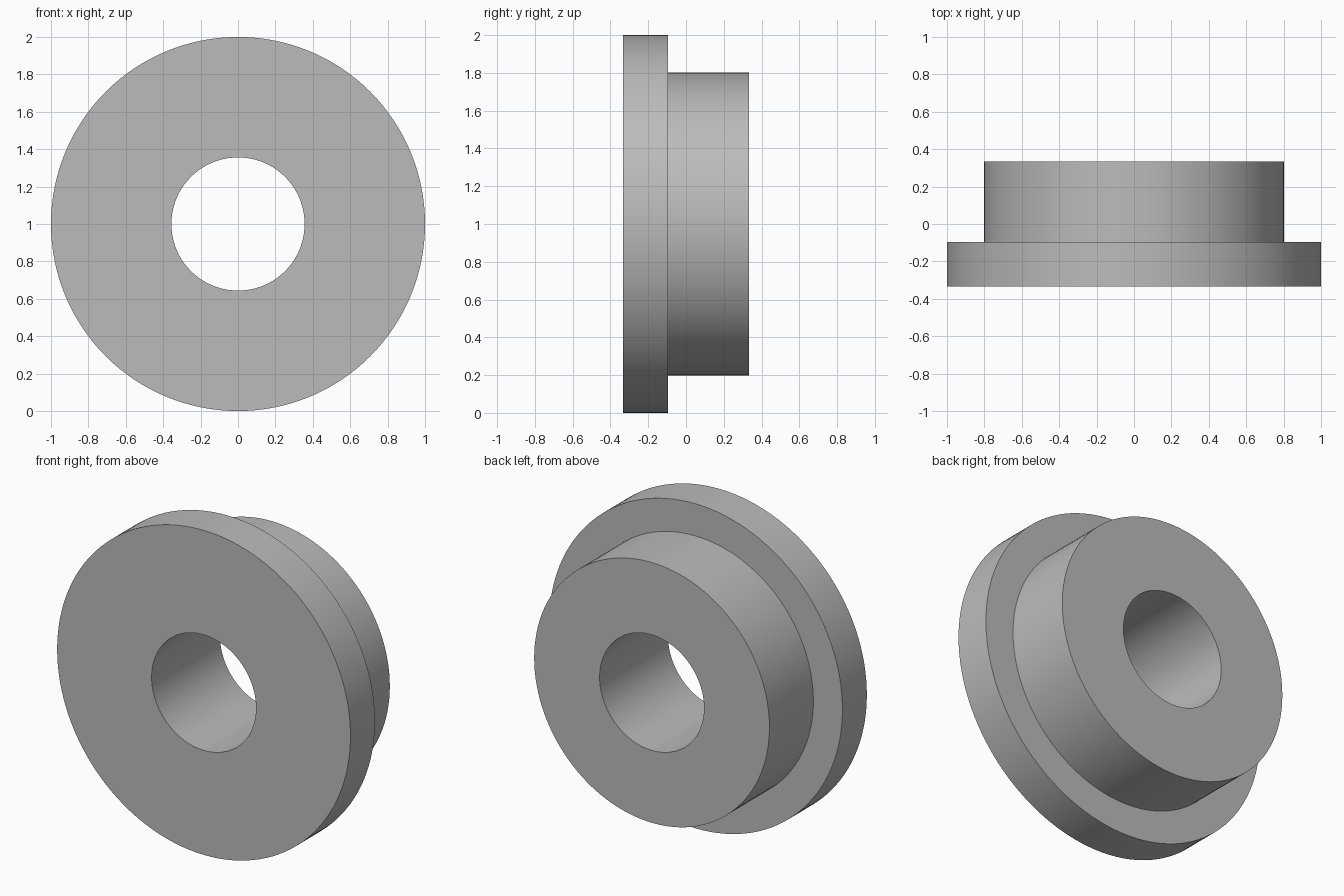
import bpy
import bmesh
from math import radians, tau
from mathutils import Matrix, Vector

cube = bpy.data.objects.get("Cube")
if cube:
    bpy.data.objects.remove(cube, do_unlink=True)

SEGMENTS = 128
BORE, HUB, FLANGE = 0.356, 0.802, 1.0
FRONT, STEP, BACK = -0.333, -0.095, 0.333

# Plain grey finish
grey = bpy.data.materials.new("grey")
grey.use_nodes = True
colour = (0.5, 0.5, 0.5, 1)
grey.diffuse_color = colour
grey.node_tree.nodes["Principled BSDF"].inputs["Base Color"].default_value = colour

# Closed half section as (radius, y), turned around the bore axis
section = [(BORE, FRONT), (FLANGE, FRONT), (FLANGE, STEP),
           (HUB, STEP), (HUB, BACK), (BORE, BACK)]
bm = bmesh.new()
rings = []
for i in range(SEGMENTS):
    turn = Matrix.Rotation(tau * i / SEGMENTS, 3, "Y")
    rings.append([bm.verts.new(turn @ Vector((r, y, 0))) for r, y in section])
for i, ring in enumerate(rings):
    following = rings[(i + 1) % SEGMENTS]
    for j in range(len(section)):
        k = (j + 1) % len(section)
        bm.faces.new((ring[j], ring[k], following[k], following[j]))
bmesh.ops.recalc_face_normals(bm, faces=bm.faces)

# Flanged bushing
mesh = bpy.data.meshes.new("flanged_bushing")
bm.to_mesh(mesh)
bm.free()
mesh.materials.append(grey)
bushing = bpy.data.objects.new("flanged_bushing", mesh)
bushing.location.z = FLANGE
bpy.context.collection.objects.link(bushing)

# Smooth round walls, crisp rims
bpy.ops.object.select_all(action="DESELECT")
bushing.select_set(True)
bpy.context.view_layer.objects.active = bushing
bpy.ops.object.shade_smooth_by_angle(angle=radians(30))
